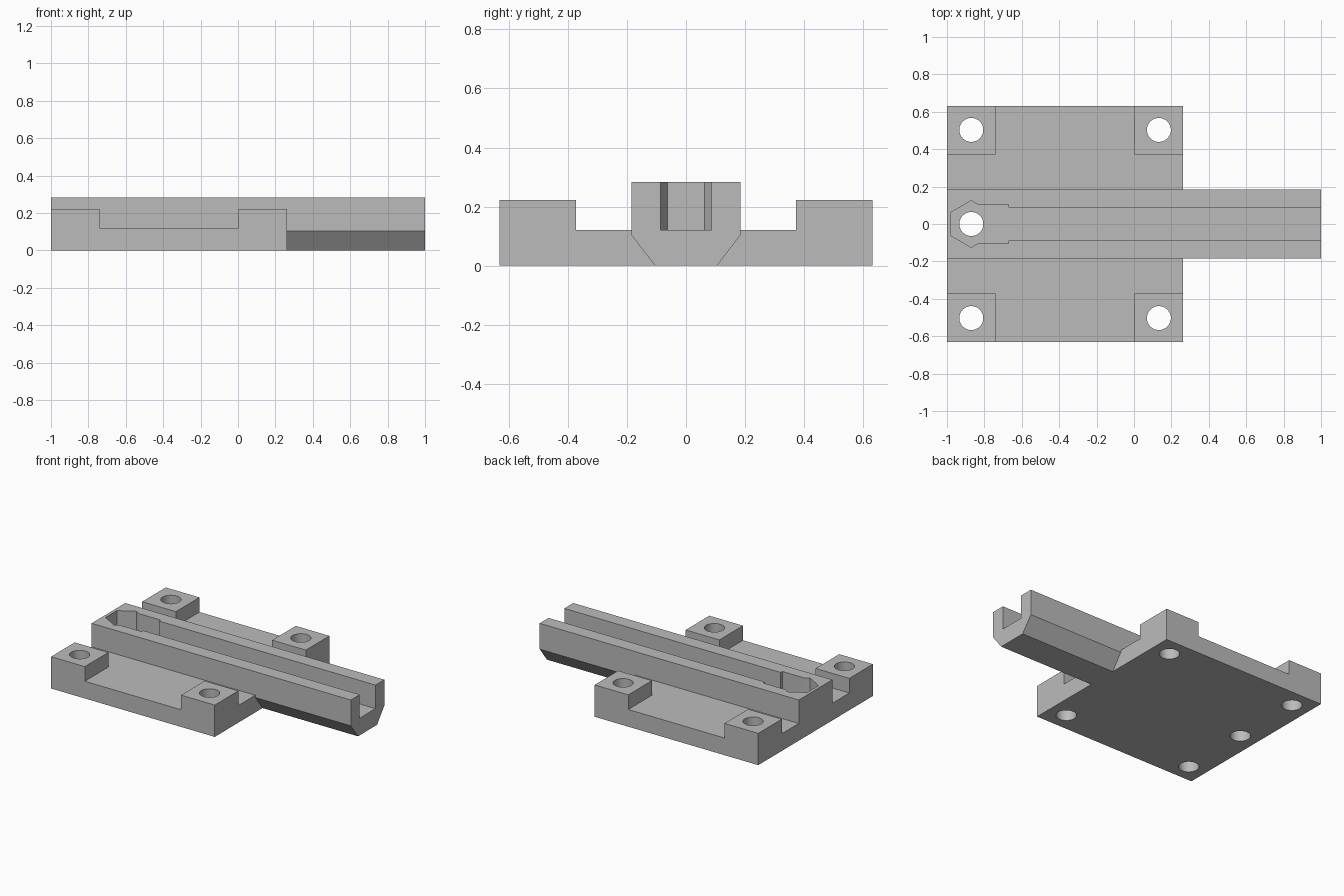
import bpy
import bmesh
from math import cos, sin, tau, radians

if "Cube" in bpy.data.objects:
    bpy.data.objects.remove(bpy.data.objects["Cube"], do_unlink=True)

# Main dimensions
HALF_W = 0.632
PLATE_END = 0.263
PAD = 0.26
PLATE_TOP, PAD_TOP, RAIL_TOP = 0.12, 0.222, 0.284
HOLE_X, HOLE_Y, HOLE_R = -0.87, 0.503, 0.064

grey = bpy.data.materials.new("plain_grey")
grey.use_nodes = True
grey.diffuse_color = (0.5, 0.5, 0.5, 1)
grey.node_tree.nodes["Principled BSDF"].inputs["Base Color"].default_value = (0.5, 0.5, 0.5, 1)


def prism(name, outline, offset):
    """Sweep a closed 3D outline along an offset into a solid."""
    bm = bmesh.new()
    face = bm.faces.new([bm.verts.new(p) for p in outline])
    swept = bmesh.ops.extrude_face_region(bm, geom=[face], use_keep_orig=True)["geom"]
    bmesh.ops.translate(bm, vec=offset, verts=[v for v in swept if isinstance(v, bmesh.types.BMVert)])
    bmesh.ops.recalc_face_normals(bm, faces=bm.faces)
    mesh = bpy.data.meshes.new(name)
    bm.to_mesh(mesh)
    bm.free()
    mesh.materials.append(grey)
    obj = bpy.data.objects.new(name, mesh)
    bpy.context.collection.objects.link(obj)
    return obj


def box(name, x0, x1, half_y, z0, z1):
    corners = [(x0, -half_y, z0), (x1, -half_y, z0), (x1, half_y, z0), (x0, half_y, z0)]
    return prism(name, corners, (0, 0, z1 - z0))


def combine(target, tool, operation):
    """Apply a boolean and discard the tool."""
    mod = target.modifiers.new(operation.lower(), "BOOLEAN")
    mod.operation, mod.solver, mod.object = operation, "EXACT", tool
    bpy.context.view_layer.objects.active = target
    bpy.ops.object.modifier_apply(modifier=mod.name)
    bpy.data.objects.remove(tool, do_unlink=True)


# Base block, relieved to leave four corner pads
body = box("slide_mount", -1, PLATE_END, HALF_W, 0, PAD_TOP)
combine(body, box("cross_relief", -1 + PAD, PLATE_END - PAD, 1, PLATE_TOP, 1), "DIFFERENCE")
combine(body, box("long_relief", -2, 2, HALF_W - PAD, PLATE_TOP, 1), "DIFFERENCE")

# Long rail with chamfered underside
half = [(0.105, 0), (0.185, 0.104), (0.185, RAIL_TOP)]
profile = half + [(-y, z) for y, z in reversed(half)]
rail = prism("rail", [(-1, y, z) for y, z in profile], (2, 0, 0))
combine(body, rail, "UNION")

# Rail channel with wider neck and hexagonal nut pocket
side = [(-0.978, 0.0625), (HOLE_X, 0.125), (-0.836, 0.105),
        (-0.67, 0.105), (-0.67, 0.087), (1.2, 0.087)]
outline = side + [(x, -y) for x, y in reversed(side)]
channel = prism("channel", [(x, y, PLATE_TOP) for x, y in outline], (0, 0, 0.5))
combine(body, channel, "DIFFERENCE")

# Screw holes through the pads and the nut pocket
pad_x = PLATE_END - PAD / 2
centres = [(x, s * HOLE_Y) for x in (HOLE_X, pad_x) for s in (-1, 1)] + [(HOLE_X, 0)]
for cx, cy in centres:
    ring = [(cx + HOLE_R * cos(tau * i / 48), cy + HOLE_R * sin(tau * i / 48), -0.2) for i in range(48)]
    combine(body, prism("screw_hole", ring, (0, 0, 1)), "DIFFERENCE")

bpy.ops.object.select_all(action="DESELECT")
body.select_set(True)
bpy.context.view_layer.objects.active = body
bpy.ops.object.shade_smooth_by_angle(angle=radians(25))
